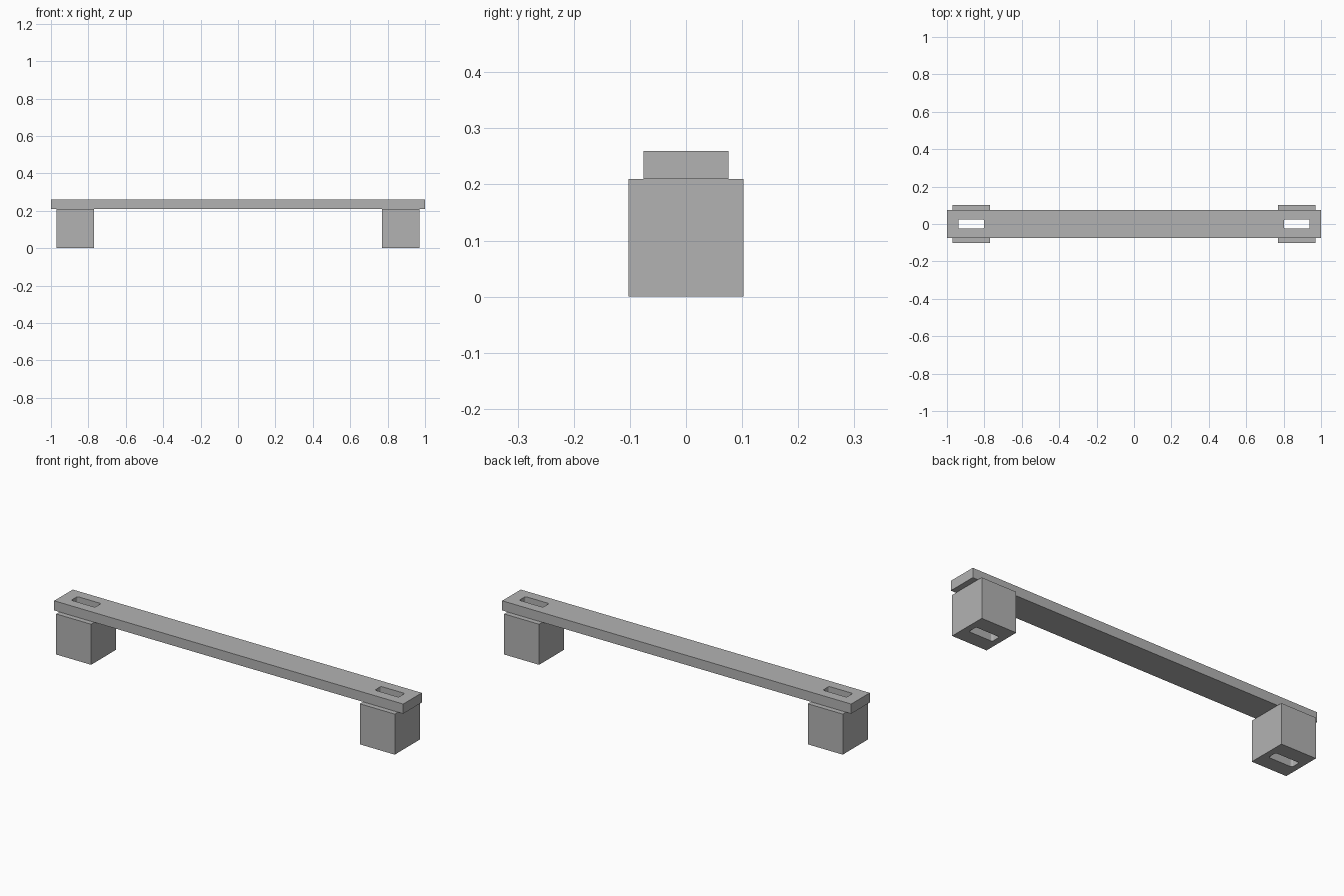
import bpy

default_cube = bpy.data.objects.get("Cube")
if default_cube:
    bpy.data.objects.remove(default_cube, do_unlink=True)

# Single flat grey
grey = bpy.data.materials.new("plain grey")
grey.use_nodes = True
colour = (0.45, 0.45, 0.45, 1)
grey.diffuse_color = colour
grey.node_tree.nodes["Principled BSDF"].inputs["Base Color"].default_value = colour


def box(name, size, centre):
    bpy.ops.mesh.primitive_cube_add(size=1, location=centre)
    obj = bpy.context.object
    obj.name = name
    obj.scale = size
    bpy.ops.object.transform_apply(location=False, rotation=False, scale=True)
    obj.data.materials.append(grey)
    return obj


def cut(obj, cutter):
    mod = obj.modifiers.new("slot", 'BOOLEAN')
    mod.operation = 'DIFFERENCE'
    mod.solver = 'EXACT'
    mod.object = cutter
    bpy.context.view_layer.objects.active = obj
    bpy.ops.object.modifier_apply(modifier=mod.name)


# Long top beam
beam = box("top_beam", (2.0, 0.152, 0.05), (0, 0, 0.235))

# Two slotted feet, each slot running through foot and beam
for side, x in (("left", 0.87), ("right", -0.87)):
    foot = box(side + "_foot", (0.2, 0.205, 0.21), (x, 0, 0.105))
    cutter = box(side + "_slot_cutter", (0.136, 0.05, 0.6), (x, 0, 0.15))
    cutter.hide_render = True
    # Slightly rounded upright slot corners
    for edge in cutter.data.edges:
        a, b = (cutter.data.vertices[i].co for i in edge.vertices)
        if abs(a.z - b.z) > 0.1:
            weights = cutter.data.attributes.get("bevel_weight_edge") or \
                cutter.data.attributes.new("bevel_weight_edge", 'FLOAT', 'EDGE')
            weights.data[edge.index].value = 1
    bevel = cutter.modifiers.new("rounding", 'BEVEL')
    bevel.limit_method = 'WEIGHT'
    bevel.width = 0.008
    bevel.segments = 3
    bpy.context.view_layer.objects.active = cutter
    bpy.ops.object.modifier_apply(modifier=bevel.name)
    cut(foot, cutter)
    cut(beam, cutter)
    bpy.data.objects.remove(cutter, do_unlink=True)
